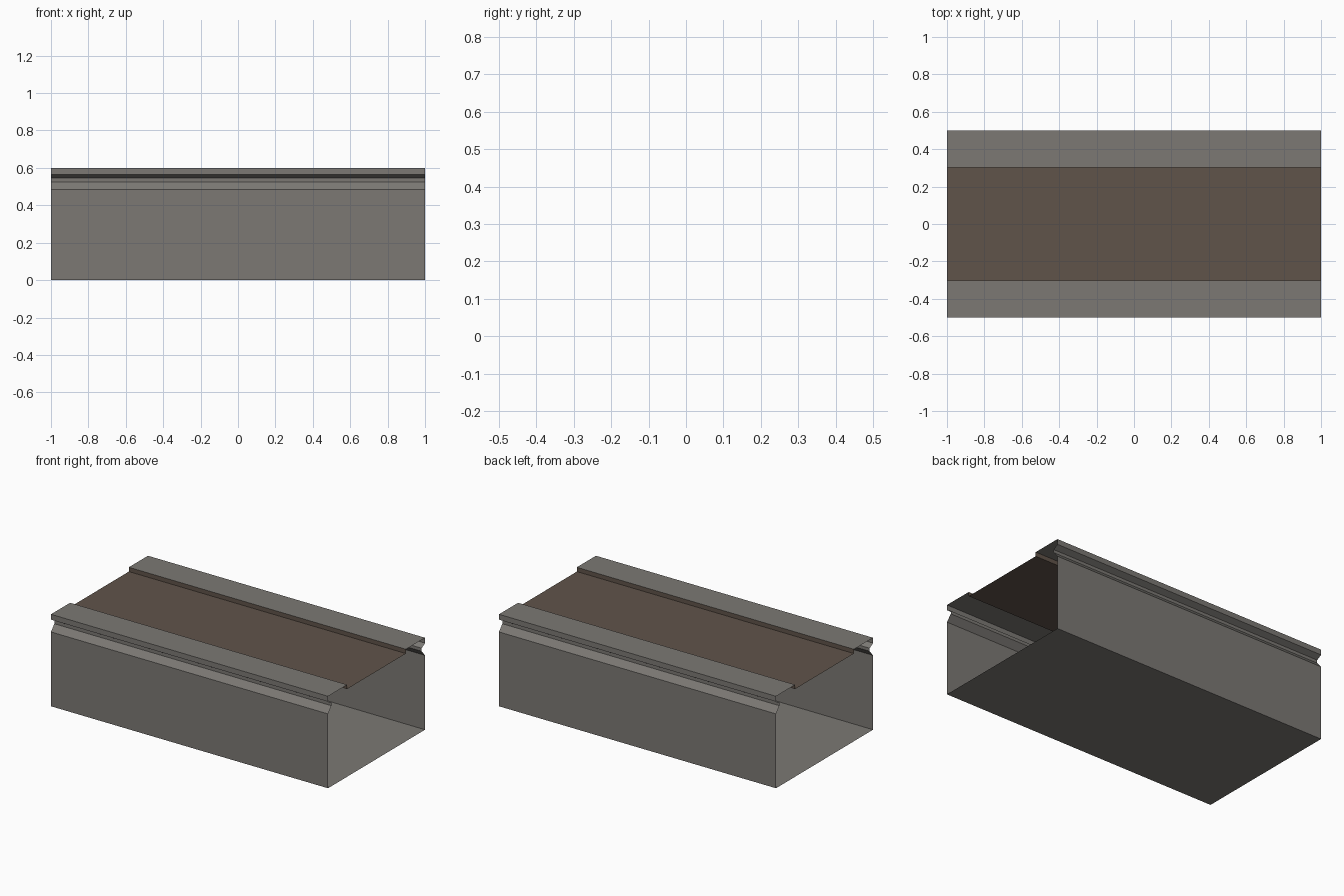
import bpy

if "Cube" in bpy.data.objects:
    bpy.data.objects.remove(bpy.data.objects["Cube"])


def material(name, rgb):
    m = bpy.data.materials.new(name)
    m.diffuse_color = (*rgb, 1.0)
    m.use_nodes = True
    m.node_tree.nodes["Principled BSDF"].inputs["Base Color"].default_value = m.diffuse_color
    return m


GREY = material("warm grey", (0.20, 0.19, 0.175))
BROWN = material("dark brown", (0.118, 0.088, 0.068))


def extrude_sheet(name, profile, mat):
    """Extrude an open (y, z) profile along x, leaving the ends open."""
    n = len(profile)
    verts = [(x, y, z) for x in (-1.0, 1.0) for y, z in profile]
    faces = [(i, i + 1, n + i + 1, n + i) for i in range(n - 1)]
    mesh = bpy.data.meshes.new(name)
    mesh.from_pydata(verts, [], faces)
    mesh.materials.append(mat)
    ob = bpy.data.objects.new(name, mesh)
    bpy.context.collection.objects.link(ob)
    mesh.flip_normals()
    return ob


# Grooved side wall and top lip, from the base up to the inner lip edge
side = [(0.5, 0.0), (0.5, 0.485), (0.465, 0.525), (0.465, 0.545),
        (0.5, 0.565), (0.5, 0.6), (0.303, 0.6)]
front = [(-y, z) for y, z in reversed(side)]

# Body shell: front lip, front wall, floor, back wall, back lip in one sheet
shell = extrude_sheet("body_shell", front + side, GREY)

# Sunken top panel with short upright edges
panel = [(0.303, 0.6), (0.303, 0.572), (-0.303, 0.572), (-0.303, 0.6)]
extrude_sheet("sunken_top_panel", panel, BROWN)

# Point all faces outward: floor down, panel up
for ob, up in (("body_shell", False), ("sunken_top_panel", True)):
    mesh = bpy.data.objects[ob].data
    mesh.update()
    low = min(mesh.polygons, key=lambda p: p.center.z)
    if (low.normal.z > 0) != up:
        mesh.flip_normals()
